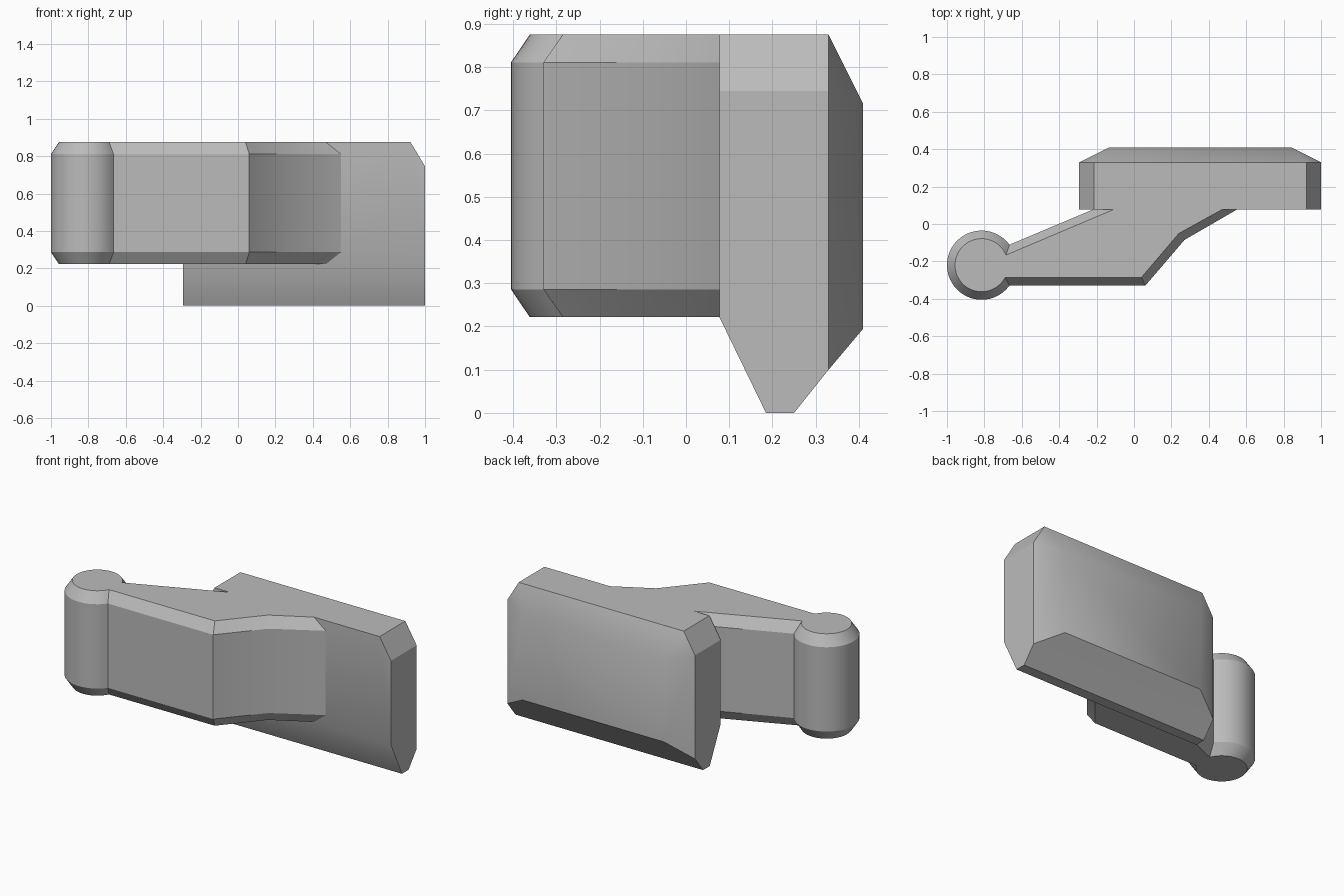
import bpy, bmesh, math

if "Cube" in bpy.data.objects:
    bpy.data.objects.remove(bpy.data.objects["Cube"], do_unlink=True)

# Single plain grey material
grey = bpy.data.materials.new("plain_grey")
grey.use_nodes = True
colour = (0.5, 0.5, 0.5, 1)
grey.diffuse_color = colour
grey.node_tree.nodes["Principled BSDF"].inputs["Base Color"].default_value = colour


def loft(name, rings):
    """Skin a closed solid through rings with equal point counts."""
    bm = bmesh.new()
    loops = [[bm.verts.new(p) for p in ring] for ring in rings]
    n = len(loops[0])
    for a, b in zip(loops, loops[1:]):
        for i in range(n):
            j = (i + 1) % n
            bm.faces.new((a[i], a[j], b[j], b[i]))
    bm.faces.new(loops[0])
    bm.faces.new(loops[-1])
    bmesh.ops.remove_doubles(bm, verts=bm.verts[:], dist=0.0005)
    bmesh.ops.recalc_face_normals(bm, faces=bm.faces[:])
    mesh = bpy.data.meshes.new(name)
    bm.to_mesh(mesh)
    bm.free()
    mesh.materials.append(grey)
    obj = bpy.data.objects.new(name, mesh)
    bpy.context.collection.objects.link(obj)
    bpy.ops.object.select_all(action='DESELECT')
    obj.select_set(True)
    bpy.context.view_layer.objects.active = obj
    bpy.ops.object.shade_smooth_by_angle(angle=math.radians(30))
    return obj


# Thick plate: upright outlines stepped from front to back
LEFT, RIGHT, TOP, JOIN = 1.0, -0.293, 0.875, 0.077


def plate_ring(y, bottom, inset=0.0, top=TOP, cut=0.078, drop=0.13):
    a, b = RIGHT + inset, LEFT - inset
    return [(a, y, bottom), (b, y, bottom), (b, y, top - drop),
            (b - cut, y, top), (a + cut, y, top), (a, y, top - drop)]


loft("plate", [
    plate_ring(JOIN, 0.222),
    plate_ring(0.185, 0.0),
    plate_ring(0.25, 0.0),
    plate_ring(0.33, 0.10),
    plate_ring(0.41, 0.195, inset=0.16, top=0.715, cut=0, drop=0),
])


# Arm with round knob: bevelled outline, flat top and bottom
def arm_outline(radius, neck_back, neck_front, path):
    cx, cy, steps = -0.815, -0.22, 36
    a0 = math.atan2(neck_back[1] - cy, neck_back[0] - cx)
    a1 = math.atan2(neck_front[1] - cy, neck_front[0] - cx) + math.tau
    arc = [(cx + radius * math.cos(a0 + (a1 - a0) * i / steps),
            cy + radius * math.sin(a0 + (a1 - a0) * i / steps))
           for i in range(steps + 1)]
    return arc + path


outer = arm_outline(0.185, (-0.665, -0.11), (-0.665, -0.33),
                    [(0.06, -0.33), (0.27, -0.085), (0.55, JOIN), (-0.22, JOIN)])
inner = arm_outline(0.142, (-0.682, -0.165), (-0.69, -0.285),
                    [(0.04, -0.285), (0.24, -0.05), (0.47, JOIN), (-0.11, JOIN)])
levels = [(inner, 0.222), (outer, 0.286), (outer, 0.811), (inner, TOP)]
loft("arm_and_knob", [[(x, y, z) for x, y in ring] for ring, z in levels])
